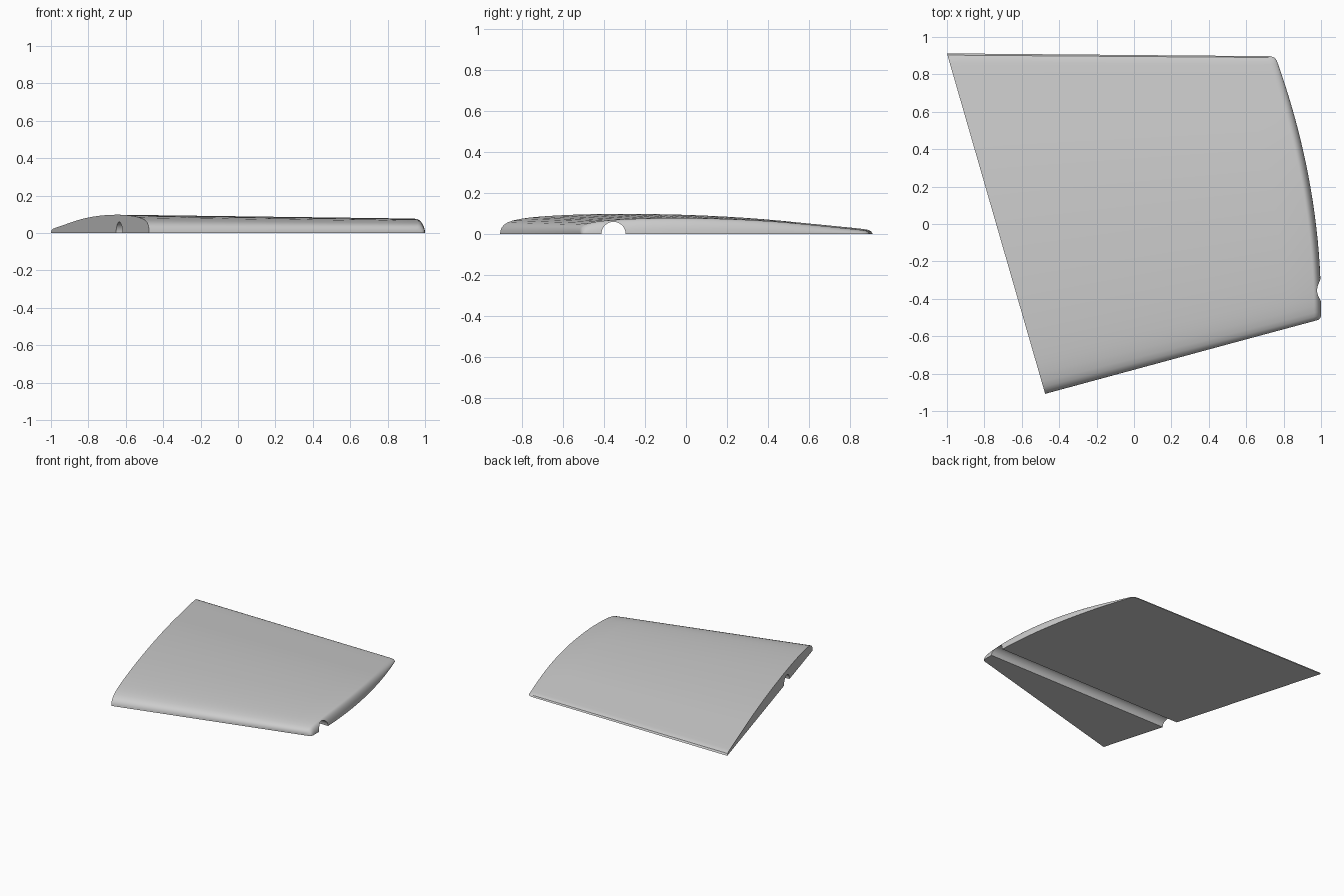
import bpy, bmesh, math
from mathutils import Vector

if "Cube" in bpy.data.objects:
    bpy.data.objects.remove(bpy.data.objects["Cube"])

grey = bpy.data.materials.new("light_grey")
grey.diffuse_color = (0.6, 0.6, 0.6, 1)
grey.use_nodes = True
grey.node_tree.nodes["Principled BSDF"].inputs["Base Color"].default_value = grey.diffuse_color

# Aerofoil section: (chord fraction from leading edge, height)
SECTION = [(0, 0), (.001, .015), (.004, .03), (.01, .044), (.02, .056), (.035, .066),
           (.06, .075), (.085, .081), (.11, .085), (.15, .090), (.2, .094), (.25, .0965),
           (.3, .098), (.35, .098), (.4, .097), (.45, .0955), (.5, .093), (.55, .0895),
           (.6, .085), (.65, .0795), (.7, .073), (.75, .065), (.8, .056), (.85, .047),
           (.9, .038), (.94, .031), (.97, .025), (.985, .021), (.995, .014), (1, 0)]
ROOT_LEAD, ROOT_TRAIL = Vector((-.475, -.908)), Vector((-1, .912))
TIP_LEAD_Y, TIP_TRAIL_Y = -.515, .897
TIP_SCALE = .785      # section height at the tip relative to the root
ROUND = .04           # width of the rounded tip edge


def tip_point(t):
    """Bowed tip outline with small rounded corners."""
    y = TIP_LEAD_Y + (TIP_TRAIL_Y - TIP_LEAD_Y) * t
    end = min(t, 1 - t) / .018
    corner = .025 * (1 - math.sqrt(1 - (1 - end) ** 2)) if end < 1 else 0
    return Vector((1 - .135 * (y + .45) ** 2 - corner, y))


# Span stations: even along the panel, then a quarter round at the tip
stations = [(i / 10 * (1 - ROUND / 1.6), 1) for i in range(11)]
for k in range(1, 9):
    a = math.pi / 2 * (1 - k / 8)
    stations.append((1 - ROUND * (1 - math.cos(a)) / 1.6, math.sin(a)))

# Wing panel skin
bm = bmesh.new()
rows = []
for s, fade in stations:
    row = []
    for t, h in SECTION:
        p = ROOT_LEAD.lerp(ROOT_TRAIL, t).lerp(tip_point(t), s)
        z = h * (1 + (TIP_SCALE - 1) * s) * fade
        row.append(bm.verts.new((p.x, p.y, z if z > 1e-6 else 0)))
    rows.append(row)
for a, b in zip(rows, rows[1:]):
    for j in range(len(a) - 1):
        bm.faces.new((a[j], b[j], b[j + 1], a[j + 1]))

# Flat root face and flat underside
bm.faces.new(rows[0])
bm.faces.new([r[0] for r in rows] + rows[-1][1:-1] + [r[-1] for r in reversed(rows)])
bmesh.ops.recalc_face_normals(bm, faces=bm.faces)
mesh = bpy.data.meshes.new("wing_panel")
bm.to_mesh(mesh)
bm.free()
mesh.materials.append(grey)
wing = bpy.data.objects.new("wing_panel", mesh)
bpy.context.collection.objects.link(wing)

# Half-round spar groove through the underside
bpy.ops.mesh.primitive_cylinder_add(vertices=48, radius=.059, depth=3,
                                    location=(0, -.354, 0), rotation=(0, math.pi / 2, 0))
cutter = bpy.context.object
cutter.name = "groove_cutter"
cutter.hide_render = True
cutter.data.materials.append(grey)
cut = wing.modifiers.new("spar_groove", 'BOOLEAN')
cut.operation, cut.solver, cut.object = 'DIFFERENCE', 'EXACT', cutter

bpy.ops.object.select_all(action='DESELECT')
wing.select_set(True)
bpy.context.view_layer.objects.active = wing
bpy.ops.object.modifier_apply(modifier=cut.name)
bpy.data.objects.remove(cutter)
bpy.ops.object.shade_smooth_by_angle(angle=math.radians(30))
